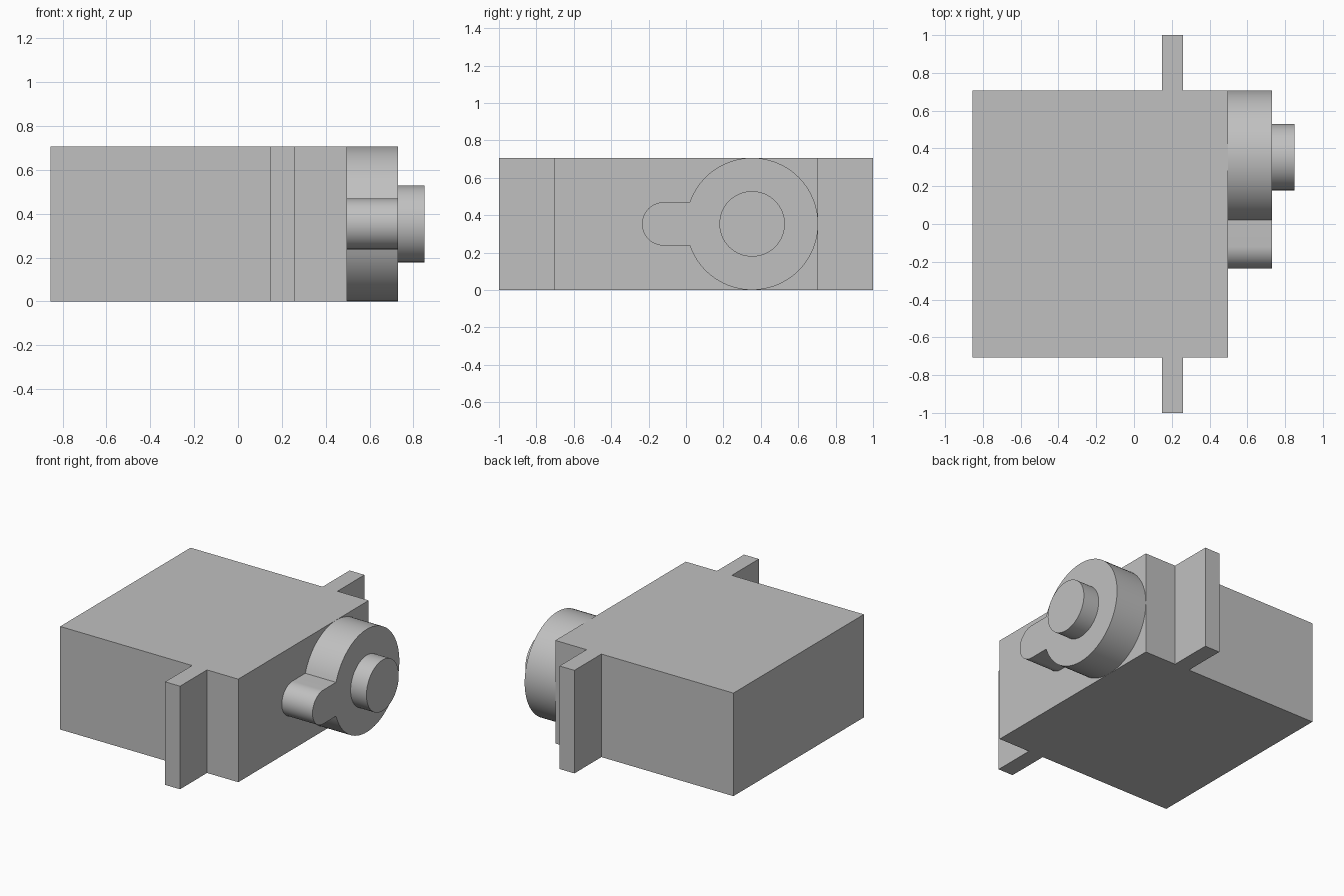
import bpy, bmesh, math
from math import cos, sin, pi

cube = bpy.data.objects.get("Cube")
if cube:
    bpy.data.objects.remove(cube, do_unlink=True)

# Single plain grey plastic
GREY = (0.53, 0.53, 0.53, 1.0)
mat = bpy.data.materials.new("grey_plastic")
mat.use_nodes = True
mat.diffuse_color = GREY
mat.node_tree.nodes["Principled BSDF"].inputs["Base Color"].default_value = GREY


def extrude_profile(name, points, axis, start, end):
    """Extrude a closed outline along x (points are y, z) or z (points are x, y)."""
    bm = bmesh.new()
    place = (lambda p: (start, *p)) if axis == "x" else (lambda p: (*p, start))
    face = bm.faces.new([bm.verts.new(place(p)) for p in points])
    result = bmesh.ops.extrude_face_region(bm, geom=[face])
    depth = end - start
    move = (depth, 0, 0) if axis == "x" else (0, 0, depth)
    new_verts = [g for g in result["geom"] if isinstance(g, bmesh.types.BMVert)]
    bmesh.ops.translate(bm, verts=new_verts, vec=move)
    bmesh.ops.recalc_face_normals(bm, faces=bm.faces)
    mesh = bpy.data.meshes.new(name)
    bm.to_mesh(mesh)
    bm.free()
    mesh.materials.append(mat)
    for poly in mesh.polygons:
        poly.use_smooth = True
    mesh.set_sharp_from_angle(angle=math.radians(30))
    obj = bpy.data.objects.new(name, mesh)
    bpy.context.collection.objects.link(obj)
    return obj


def arc(cy, cz, radius, a0, a1, steps):
    return [(cy + radius * cos(a0 + (a1 - a0) * i / steps),
             cz + radius * sin(a0 + (a1 - a0) * i / steps)) for i in range(steps + 1)]


HEIGHT, HALF_WIDTH = 0.707, 0.707
BACK, FACE = -0.855, 0.497
TAB_A, TAB_B = 0.147, 0.26

# Motor case with a mounting tab on each side, as one plan outline
side = [(BACK, HALF_WIDTH), (TAB_A, HALF_WIDTH), (TAB_A, 1.0),
        (TAB_B, 1.0), (TAB_B, HALF_WIDTH), (FACE, HALF_WIDTH)]
plan = side + [(x, -y) for x, y in reversed(side)]
extrude_profile("case_with_mounting_tabs", plan, "z", 0, HEIGHT)

# Gear housing: large round boss joined to a small rounded lobe
CY = CZ = HEIGHT / 2
BOSS_R, LOBE_R, LOBE_Y = 0.353, 0.116, -0.119
join = math.asin(LOBE_R / BOSS_R)
keyhole = arc(CY, CZ, BOSS_R, -pi + join, pi - join, 72)
keyhole += arc(LOBE_Y, CZ, LOBE_R, pi / 2, 3 * pi / 2, 32)
extrude_profile("gear_housing", keyhole, "x", FACE, 0.73)

# Output shaft
extrude_profile("output_shaft", arc(CY, CZ, 0.175, 0, 2 * pi, 64)[:-1], "x", 0.73, 0.85)
